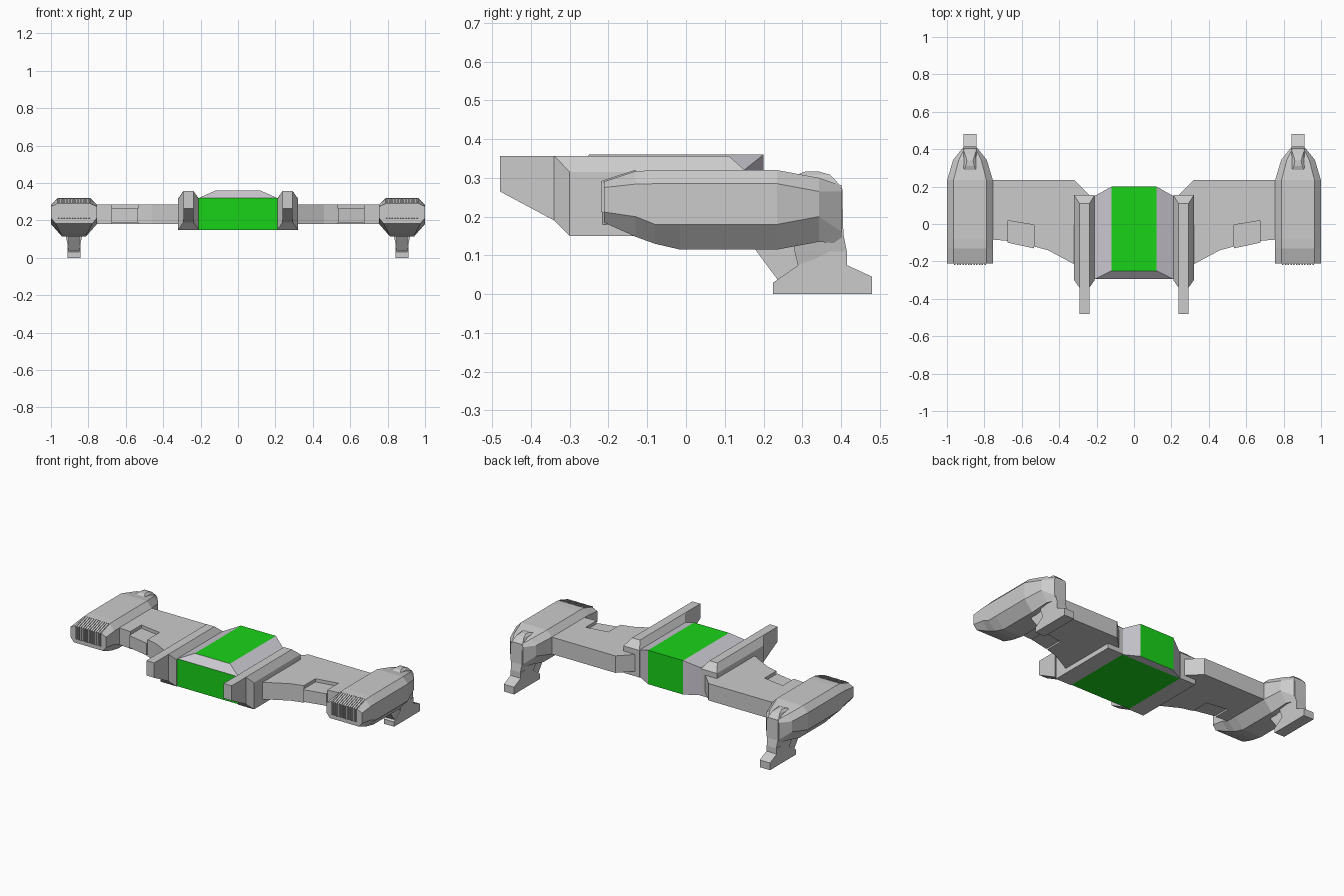
import bpy

if "Cube" in bpy.data.objects:
    bpy.data.objects.remove(bpy.data.objects["Cube"])

CX = 0.877  # centre line of each side pod


def make(name, verts, faces, mirror=True):
    me = bpy.data.meshes.new(name)
    me.from_pydata(verts, [], faces)
    ob = bpy.data.objects.new(name, me)
    bpy.context.collection.objects.link(ob)
    import bmesh
    bm = bmesh.new()
    bm.from_mesh(me)
    bmesh.ops.recalc_face_normals(bm, faces=bm.faces)
    bm.to_mesh(me)
    bm.free()
    if mirror:
        add_mirror(ob)
    return ob


def add_mirror(ob):
    m = ob.modifiers.new("mirror", 'MIRROR')
    m.use_axis[0] = True
    m.use_mirror_merge = False


def loft(name, rings, mirror=True):
    n = len(rings[0])
    verts = [p for r in rings for p in r]
    faces = [list(range(n)), [len(verts) - n + i for i in range(n)]]
    for k in range(len(rings) - 1):
        for i in range(n):
            j = (i + 1) % n
            faces.append((k*n + i, k*n + j, (k+1)*n + j, (k+1)*n + i))
    return make(name, verts, faces, mirror)


def side_extrude(name, prof, x0, x1, mirror=True):
    return loft(name, [[(x, y, z) for y, z in prof] for x in (x0, x1)], mirror)


def plan_extrude(name, prof, z0, z1):
    return loft(name, [[(x, y, z) for x, y in prof] for z in (z0, z1)])


def section(y, bot, low, hi, top, wb, w, wt):
    half = [(wb, bot), (w, low), (w, hi), (wt, top)]
    return ([(CX + a, y, z) for a, z in half] +
            [(CX - a, y, z) for a, z in reversed(half)])


# Central body with green panels
right = [(.21, -.295, .15), (.21, .15, .15), (.12, .20, .15),
         (.21, -.295, .32), (.21, .15, .32), (.12, -.25, .36), (.12, .20, .36)]
verts = right + [(-x, y, z) for x, y, z in right]
green_faces = [(0, 7, 10, 3), (5, 6, 13, 12), (2, 9, 13, 6), (0, 1, 8, 7)]
grey_faces = [(1, 2, 9, 8), (3, 5, 12, 10)]
for o in (0, 7):
    grey_faces += [(o, o+1, o+4, o+3), (o+1, o+2, o+6, o+4), (o+3, o+4, o+6, o+5)]
body = make("central_body", verts, green_faces + grey_faces, mirror=False)
for nm, col in (("green", (0.01, 0.65, 0.01, 1)), ("grey", (0.6, 0.58, 0.64, 1))):
    mat = bpy.data.materials.new(nm)
    mat.diffuse_color = col
    mat.use_nodes = True
    mat.node_tree.nodes["Principled BSDF"].inputs["Base Color"].default_value = mat.diffuse_color
    body.data.materials.append(mat)
for i, p in enumerate(body.data.polygons):
    p.material_index = 0 if i < len(green_faces) else 1

# Fins beside the body: wide block narrowing to the top and front, plus a blade
a, b, c, d = .21, .32, .238, .292
fv = [(a, -.30, .15), (b, -.30, .15), (b, .155, .15), (a, .155, .15),
      (a, -.30, .315), (b, -.30, .315), (b, .155, .317), (a, .155, .317),
      (c, -.34, .19), (d, -.34, .19), (c, -.34, .357), (d, -.34, .357),
      (c, .11, .357), (d, .11, .357)]
make("side_fin", fv, [(0, 1, 2, 3), (1, 2, 6, 5), (0, 3, 7, 4), (2, 3, 7, 6),
                      (0, 1, 9, 8), (1, 5, 11, 9), (0, 4, 10, 8), (8, 9, 11, 10),
                      (5, 6, 13, 11), (4, 7, 12, 10), (10, 11, 13, 12), (6, 7, 12, 13)])
side_extrude("fin_blade", [(-.48, .357), (-.48, .265), (-.34, .19), (-.33, .357)], c, d)

# Wings with a front notch and the lower block in it
plan_extrude("wing", [(.24, -.20), (.32, -.215), (.46, -.14), (.535, -.12), (.535, -.005),
                      (.675, .018), (.675, -.09), (.80, -.08), (.80, .235), (.32, .235),
                      (.24, .155)], .18, .285)
plan_extrude("notch_block", [(.535, -.13), (.675, -.10), (.675, .02), (.535, 0)], .19, .265)

# Side pods
loft("side_pod", [section(-.212, .185, .212, .275, .29, .10, .122, .088),
                  section(-.13, .148, .20, .284, .317, .08, .122, .088),
                  section(-.08, .13, .18, .285, .32, .07, .122, .088),
                  section(-.015, .115, .18, .285, .32, .065, .122, .088),
                  section(.235, .115, .18, .285, .32, .065, .122, .088),
                  section(.343, .135, .20, .265, .30, .05, .09, .06),
                  section(.403, .13, .16, .265, .28, .03, .042, .03)])

# Grille ribs on the pod fronts
rib = side_extrude("grille_rib", [(-.219, .212), (-.219, .292), (-.13, .321),
                                  (-.13, .25), (-.20, .205)], CX - .085, CX - .077, False)
arr = rib.modifiers.new("array", 'ARRAY')
arr.count = 12
arr.use_relative_offset = False
arr.use_constant_offset = True
arr.constant_offset_displace = (.0147, 0, 0)
add_mirror(rib)

# Leg housings behind the pods, tapering down to the ankle
loft("leg_housing", [[(CX - w, y0, z), (CX + w, y0, z), (CX + w * .75, y1, z), (CX - w * .75, y1, z)]
                     for z, y0, y1, w in [(.317, .31, .34, .022), (.308, .285, .372, .035),
                                          (.275, .28, .403, .05), (.155, .28, .406, .05),
                                          (.11, .28, .415, .042), (.07, .29, .415, .034)]])

# Feet and slanted braces
side_extrude("foot", [(.225, 0), (.48, 0), (.48, .045), (.415, .075), (.415, .11),
                      (.30, .11), (.29, .075), (.225, .03)], CX - .035, CX + .035)
side_extrude("leg_brace", [(.175, .12), (.238, .035), (.29, .07), (.30, .13)],
             CX - .03, CX + .03)
